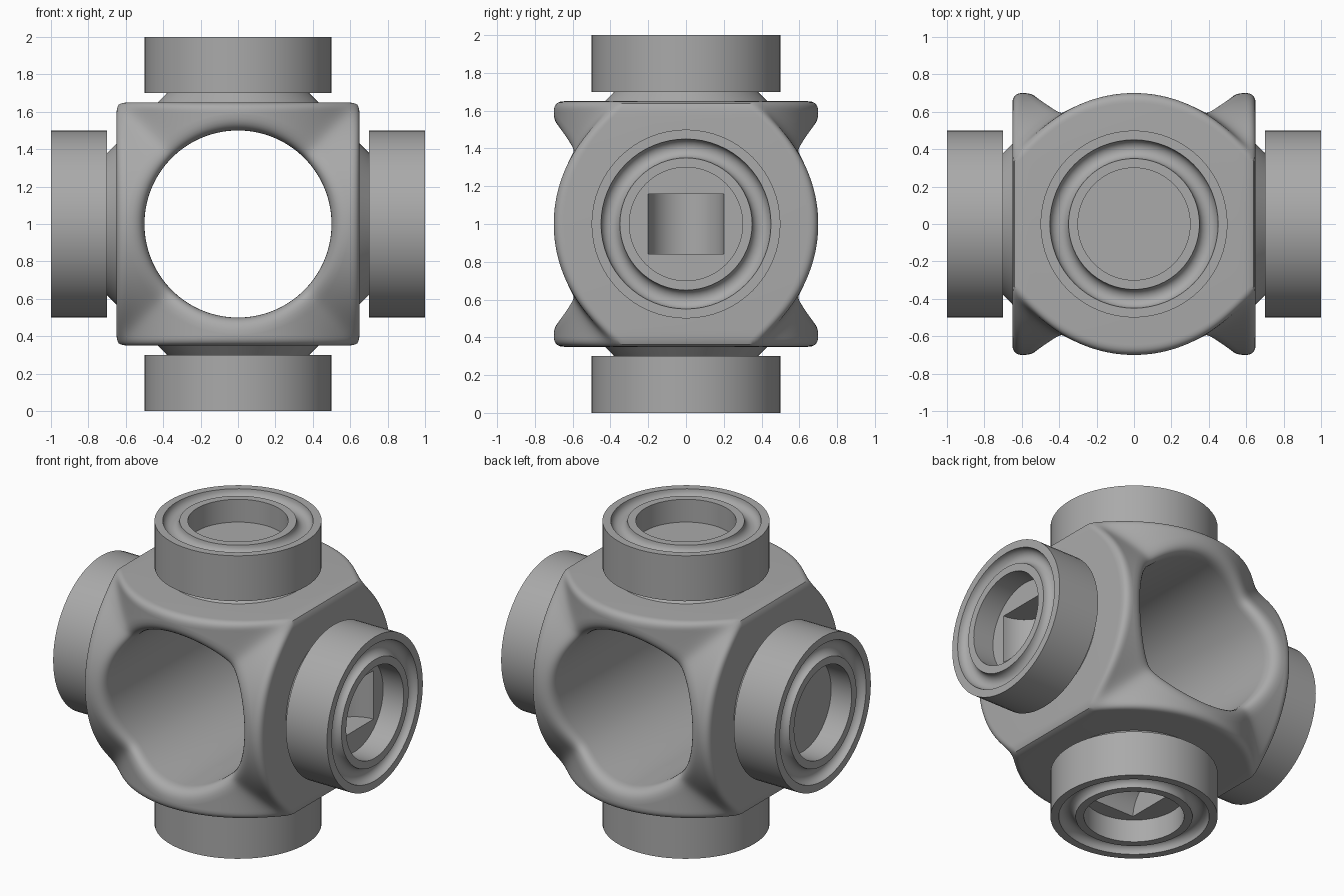
import bpy, bmesh
from math import sin, cos, pi, sqrt, radians
from mathutils import Matrix, Vector

default = bpy.data.objects.get("Cube")
if default:
    bpy.data.objects.remove(default)

GREY = (0.40, 0.40, 0.40, 1)
metal = bpy.data.materials.new("plain grey")
metal.use_nodes = True
metal.diffuse_color = GREY
metal.node_tree.nodes["Principled BSDF"].inputs["Base Color"].default_value = GREY

CENTRE = Vector((0, 0, 1))
HALF = 0.65      # half width of the square body
BORE = 0.5       # radius of the through hole
BULGE = 0.7      # radius of the two crossing barrels


def skin(name, rings, close_profile):
    """Join a closed loop of equal profiles into a surface."""
    bm = bmesh.new()
    grid = [[bm.verts.new(p) for p in ring] for ring in rings]
    count = len(rings[0])
    for i, ring in enumerate(grid):
        after = grid[(i + 1) % len(grid)]
        for j in range(count if close_profile else count - 1):
            k = (j + 1) % count
            bm.faces.new((ring[j], ring[k], after[k], after[j]))
    bmesh.ops.remove_doubles(bm, verts=bm.verts, dist=1e-5)
    bmesh.ops.dissolve_degenerate(bm, edges=bm.edges, dist=1e-5)
    bmesh.ops.recalc_face_normals(bm, faces=bm.faces)
    mesh = bpy.data.meshes.new(name)
    bm.to_mesh(mesh)
    bm.free()
    mesh.materials.append(metal)
    obj = bpy.data.objects.new(name, mesh)
    bpy.context.collection.objects.link(obj)
    return obj


def select(obj):
    bpy.ops.object.select_all(action='DESELECT')
    obj.select_set(True)
    bpy.context.view_layer.objects.active = obj


def smooth(obj):
    select(obj)
    bpy.ops.object.shade_smooth_by_angle(angle=radians(30))


def bend(a, corner, b, steps=8):
    """Rounded corner from a to b."""
    result = []
    for i in range(steps + 1):
        t = i / steps
        result.append(tuple((1 - t) ** 2 * p + 2 * t * (1 - t) * q + t * t * r
                            for p, q, r in zip(a, corner, b)))
    return result


def body_section(angle):
    """Half section (radius, y) of the body at an angle around the bore."""
    c, s = abs(cos(angle)), abs(sin(angle))
    outer = HALF * (c ** 38 + s ** 38) ** (-1 / 38)
    # softened minimum, which fills the valley between the barrels
    low = (c + s - sqrt((c - s) ** 2 + 0.012)) / 2
    low = max(low, 0)

    def top(r):
        return sqrt(BULGE ** 2 - (r * low) ** 2)

    flare, edge = 0.09, 0.055
    start, end = BORE + flare, outer - edge
    half = bend((BORE, top(BORE) - flare), (BORE, top(BORE)), (start, top(start)))
    for i in range(1, 10):
        r = start + (end - start) * i / 10
        half.append((r, top(r)))
    half += bend((end, top(end)), (outer, top(outer)), (outer, top(outer) - edge))
    return half


# Body: rounded section swept around the bore
rings = []
for i in range(256):
    a = 2 * pi * i / 256
    half = body_section(a)
    section = half + [(r, -y) for r, y in reversed(half)]
    rings.append([CENTRE + Vector((r * cos(a), y, r * sin(a))) for r, y in section])
smooth(skin("body", rings, True))

# Port section: tapered neck, flange, round groove and blind hole
port = [(0, 0.6), (0.43, 0.6), (0.43, 0.65), (0.38, 0.7), (0.5, 0.7), (0.5, 1), (0.45, 1)]
port += [(0.4 + 0.05 * cos(pi * i / 10), 1 - 0.05 * sin(pi * i / 10)) for i in range(1, 10)]
port += [(0.35, 1), (0.3, 1), (0.3, 0.85), (0, 0.85)]


def make_port(name, angle, has_pocket):
    turn = Matrix.Translation(CENTRE) @ Matrix.Rotation(angle, 4, 'Y')
    rings = []
    for i in range(64):
        a = 2 * pi * i / 64
        rings.append([turn @ Vector((r * cos(a), r * sin(a), z)) for r, z in port])
    obj = skin(name, rings, False)
    if has_pocket:
        # Half-round pocket cut into the floor of the hole
        bpy.ops.mesh.primitive_cylinder_add(vertices=48, radius=0.2, depth=0.32)
        cutter = bpy.context.object
        cutter.name = "pocket_cutter"
        cutter.hide_render = True
        cutter.data.materials.append(metal)
        cutter.data.transform(turn @ Matrix.Translation((0, 0, 0.852))
                              @ Matrix.Rotation(pi / 2, 4, 'Y'))
        select(obj)
        cut = obj.modifiers.new("pocket", 'BOOLEAN')
        cut.operation = 'DIFFERENCE'
        cut.solver = 'EXACT'
        cut.object = cutter
        bpy.ops.object.modifier_apply(modifier=cut.name)
        bpy.data.objects.remove(cutter)
    smooth(obj)


make_port("top_port", 0, False)
make_port("left_port", pi / 2, True)
make_port("bottom_port", pi, True)
make_port("right_port", -pi / 2, False)
